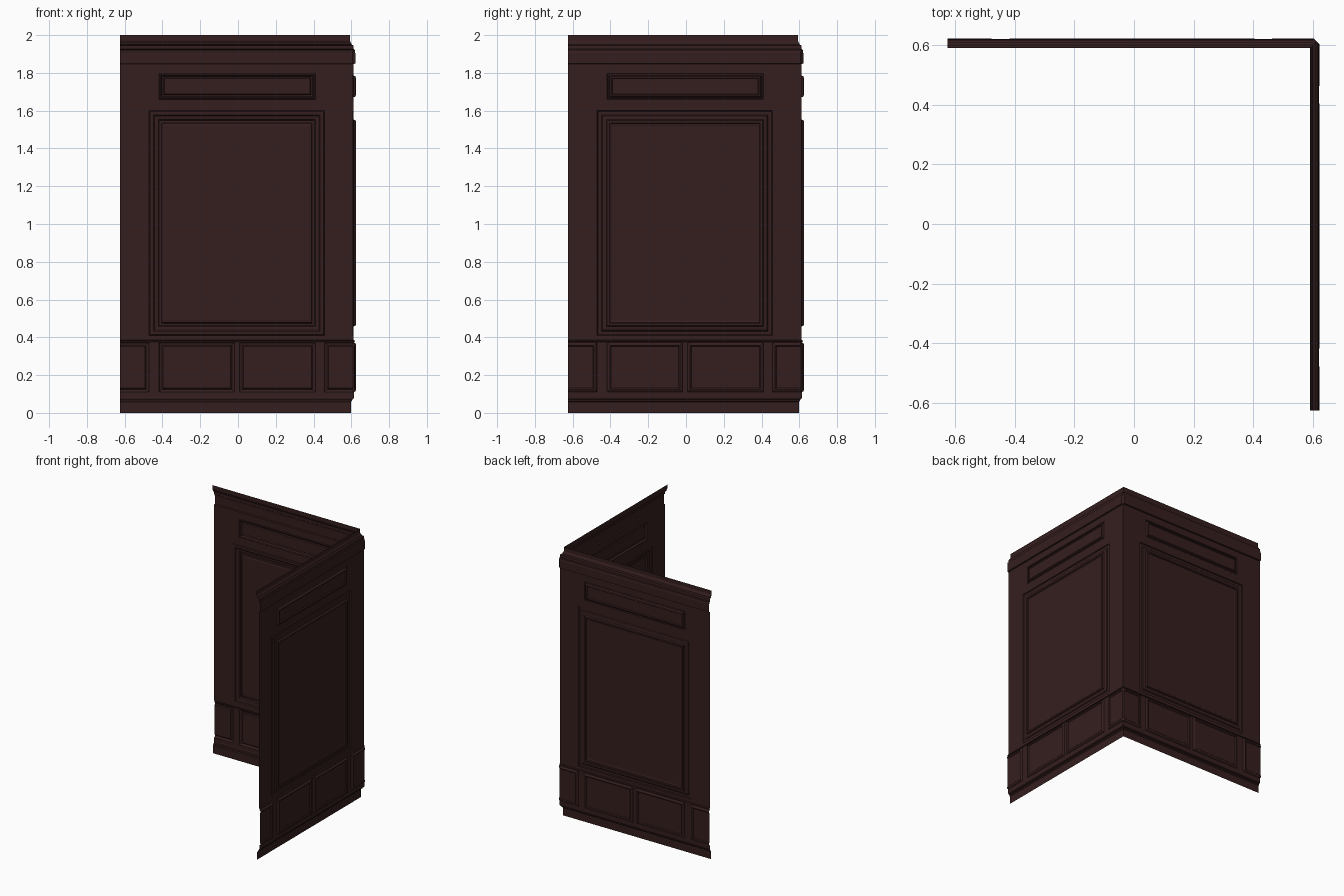
import bpy, bmesh

if "Cube" in bpy.data.objects:
    bpy.data.objects.remove(bpy.data.objects["Cube"])

LEFT, CORNER = -0.626, 9.0      # free end of a wall / marker for the mitred corner
LOW, HIGH = 0.614, 0.611        # depth of dado field and of upper wall field

wood = bpy.data.materials.new("dark_wood")
wood.diffuse_color = (0.036, 0.013, 0.013, 1)
wood.use_nodes = True
wood.node_tree.nodes["Principled BSDF"].inputs["Base Color"].default_value = wood.diffuse_color


def place(p, wall):
    """(along, depth, height) to world; the corner is mitred and slightly chamfered."""
    u, d, z = p
    if u == CORNER:
        u = min(d, 1.228 - d)
    return (u, d, z) if wall == 0 else (d, u, z)


def build(name, quads):
    """Put the quads on both walls and close the narrow corner chamfer."""
    bm = bmesh.new()

    def face(pts):
        bm.faces.new([bm.verts.new(p) for p in pts])

    for q in quads:
        face([place(p, 0) for p in q])
        face([place(p, 1) for p in reversed(q)])
        edge = [p for p in q if p[0] == CORNER]
        if len(edge) == 2 and max(p[1] for p in edge) > 0.6142:
            a, b = edge
            face([place(b, 0), place(a, 0), place(a, 1), place(b, 1)])
    bmesh.ops.remove_doubles(bm, verts=bm.verts, dist=0.00005)
    bmesh.ops.dissolve_degenerate(bm, edges=bm.edges, dist=0.00005)
    me = bpy.data.meshes.new(name)
    bm.to_mesh(me)
    bm.free()
    me.materials.append(wood)
    ob = bpy.data.objects.new(name, me)
    bpy.context.collection.objects.link(ob)


def run(profile):
    """Moulding profile of (depth, height) swept along the wall."""
    return [[(LEFT, d0, z0), (CORNER, d0, z0), (CORNER, d1, z1), (LEFT, d1, z1)]
            for (d0, z0), (d1, z1) in zip(profile, profile[1:])]


def panel(rect, steps):
    """Nested mitred frames; steps are (inset, depth). Ends of the wall stay open."""
    u0, u1, z0, z1 = rect

    def ring(i, d):
        a = u0 if u0 == LEFT else u0 + i
        b = u1 if u1 == CORNER else u1 - i
        return [(a, d, z0 + i), (b, d, z0 + i), (b, d, z1 - i), (a, d, z1 - i)]

    rings = [ring(*s) for s in steps]
    quads = [rings[-1]]
    for r, s in zip(rings, rings[1:]):
        for k in range(4):
            if (k == 1 and u1 == CORNER) or (k == 3 and u0 == LEFT):
                continue
            n = (k + 1) % 4
            quads.append([r[k], r[n], s[n], s[k]])
    return quads


def field(d, z0, z1, rects):
    """Flat wall with openings left for the panels."""
    us = sorted({LEFT, CORNER} | {u for r in rects for u in r[:2]})
    zs = sorted({z0, z1} | {z for r in rects for z in r[2:]})
    quads = []
    for a, b in zip(us, us[1:]):
        for c, e in zip(zs, zs[1:]):
            if not any(r[0] <= a and b <= r[1] and r[2] <= c and e <= r[3] for r in rects):
                quads.append([(a, d, c), (b, d, c), (b, d, e), (a, d, e)])
    return quads


main = (-0.47, 0.457, 0.41, 1.60)
upper = (-0.418, 0.41, 1.66, 1.797)
dado = [(a, b, 0.11, 0.373) for a, b in
        ((LEFT, -0.472), (-0.418, -0.018), (0.007, 0.41), (0.457, CORNER))]

# Skirting, dado rail and cornice mouldings
build("skirting", run([(0.597, 0), (0.597, 0.058), (0.603, 0.064), (0.603, 0.07),
                       (0.612, 0.074), (LOW, 0.085)]))
build("dado_rail", run([(LOW, 0.376), (0.619, 0.378), (0.619, 0.383), (HIGH, 0.386)]))
build("cornice", run([(HIGH, 1.847), (0.621, 1.85), (0.621, 1.905), (0.618, 1.922),
                      (0.612, 1.926), (0.611, 1.945), (0.601, 1.95), (0.599, 1.958),
                      (0.594, 1.966), (0.592, 1.972), (0.592, 2.0)]))

# Flat wall fields
build("dado_field", field(LOW, 0.085, 0.376, dado))
build("upper_field", field(HIGH, 0.386, 1.847, [main, upper]))

# Framed panels
build("main_panel", panel(main, [(0, HIGH), (0.004, 0.604), (0.022, 0.604), (0.028, 0.61),
                                 (0.048, 0.613), (0.053, 0.624), (0.064, 0.624),
                                 (0.068, 0.619), (0.08, 0.616)]))
build("upper_panel", panel(upper, [(0, HIGH), (0.004, 0.606), (0.01, 0.608), (0.015, 0.622),
                                   (0.023, 0.624), (0.028, 0.617)]))
build("dado_panels", [q for r in dado for q in
                      panel(r, [(0, LOW), (0.004, 0.621), (0.01, 0.624),
                                (0.015, 0.624), (0.021, 0.618)])])
